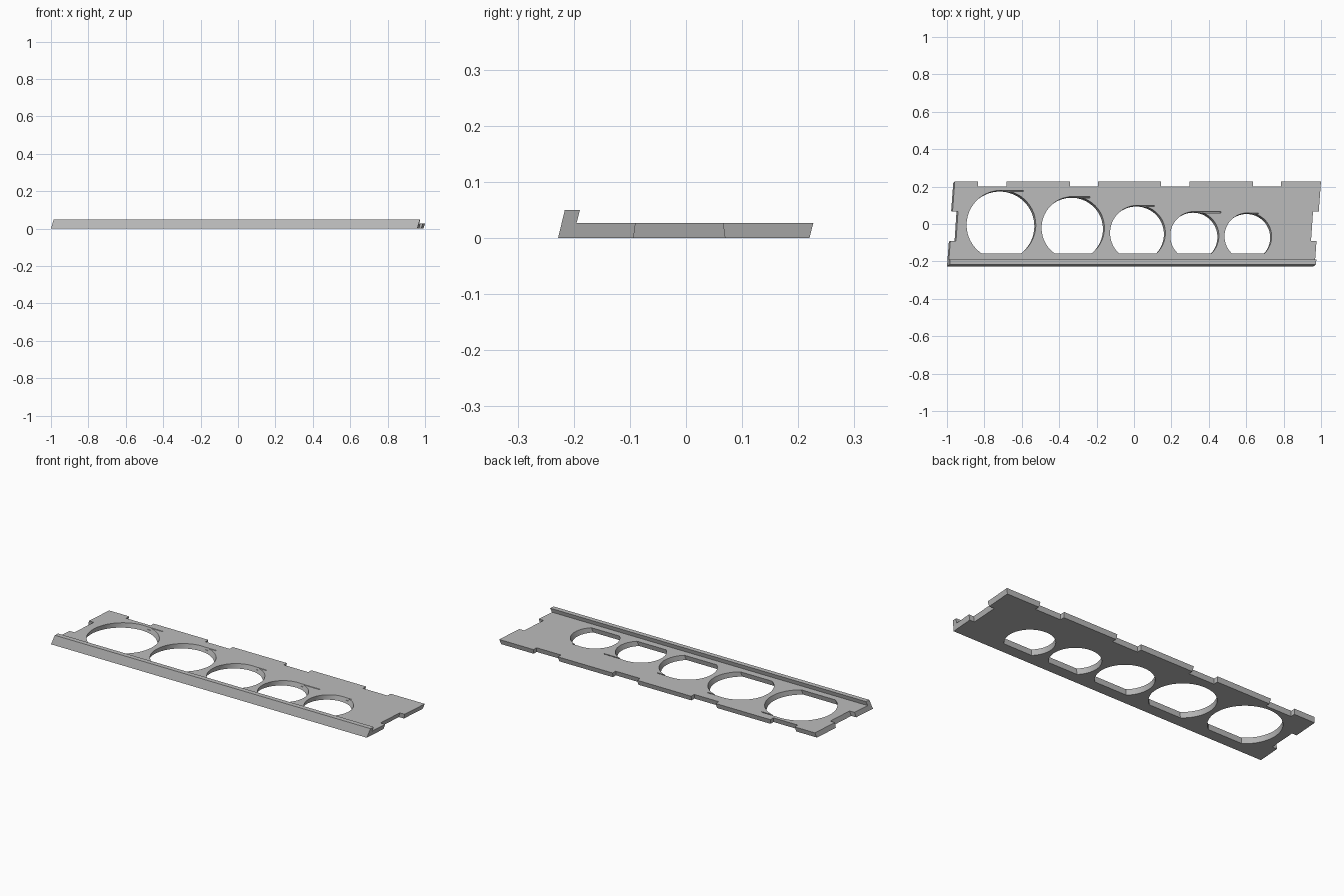
import bpy, bmesh, math
from mathutils import Vector

cube = bpy.data.objects.get("Cube")
if cube:
    bpy.data.objects.remove(cube, do_unlink=True)

THICK = 0.027
LEAN = Vector((0.3, 0.25))   # sideways drift of every wall per unit height
SKEW = 0.075                 # drift of the ends along the depth
FRONT, BACK, LENGTH = -0.228, 0.22, 1.958

grey = bpy.data.materials.new("plain grey")
grey.use_nodes = True
grey.diffuse_color = (0.5, 0.5, 0.5, 1)
grey.node_tree.nodes["Principled BSDF"].inputs["Base Color"].default_value = (0.5, 0.5, 0.5, 1)


def loft(name, start, end):
    """Closed solid between two matching loops of 3D points."""
    bm = bmesh.new()
    a = [bm.verts.new(p) for p in start]
    b = [bm.verts.new(p) for p in end]
    bm.faces.new(a)
    bm.faces.new(b)
    for i in range(len(a)):
        j = (i + 1) % len(a)
        bm.faces.new((a[i], a[j], b[j], b[i]))
    bmesh.ops.recalc_face_normals(bm, faces=bm.faces)
    mesh = bpy.data.meshes.new(name)
    bm.to_mesh(mesh)
    bm.free()
    mesh.materials.append(grey)
    obj = bpy.data.objects.new(name, mesh)
    bpy.context.collection.objects.link(obj)
    return obj


def left_end(y, z):
    return -1 + SKEW * (y - LEAN.y * z - FRONT) + LEAN.x * z


def leaning_cutter(name, outline, z0=-0.02, z1=0.045, taper=None):
    """Prism whose outline is given at the top face; taper(point, z) shifts points."""
    loops = []
    for z in (z0, z1):
        loop = []
        for p in outline:
            q = Vector(p) + LEAN * (z - THICK)
            if taper:
                q = taper(Vector(p), q, z - THICK)
            loop.append((q.x, q.y, z))
        loops.append(loop)
    obj = loft(name, *loops)
    obj.hide_render = True
    return obj


# Plate and raised front lip as one L-shaped profile swept along the length
profile = [(FRONT, 0), (BACK, 0), (BACK + 0.007, THICK), (-0.195, THICK),
           (-0.189, 0.05), (-0.216, 0.05)]
left = [(left_end(y, z), y, z) for y, z in profile]
plate = loft("sizing_plate", left, [(x + LENGTH, y, z) for x, y, z in left])

cutters = []

# Round holes with a flat front side, each with a fine tangent slit
FLAT = -0.157
holes = [(-0.71, 0.18, 0.185, 0.12), (-0.326, 0.147, 0.168, 0.09), (0.02, 0.1, 0.148, 0.09),
         (0.324, 0.067, 0.13, 0.14), (0.61, 0.06, 0.126, 0.055)]
for cx, top, r, slit in holes:
    cy = top - r
    start = math.asin((FLAT - cy) / r)
    sweep = math.pi - 2 * start
    arc = [(cx + r * math.cos(start + sweep * i / 72), cy + r * math.sin(start + sweep * i / 72))
           for i in range(73)]
    cutters.append(leaning_cutter("hole_cutter", arc))
    cutters.append(leaning_cutter("slit_cutter", [
        (cx, top - 0.007), (cx + slit, top - 0.007), (cx + slit, top - 0.001), (cx, top - 0.001)],
        z0=0.015))

# Notches along the back edge, widening upwards
for cx in (-0.758, -0.267, 0.22, 0.711):
    def widen_x(p, q, dz, cx=cx):
        return Vector((p.x + math.copysign(0.3 * dz, p.x - cx), q.y))
    cutters.append(leaning_cutter("back_notch_cutter", [
        (cx - 0.068, 0.2), (cx + 0.068, 0.2), (cx + 0.068, 0.3), (cx - 0.068, 0.3)], taper=widen_x))


# Matching notches in both ends
def widen_y(p, q, dz):
    return Vector((q.x, p.y + math.copysign(0.3 * dz, p.y + 0.012)))


for inset, outer in ((0.03, -0.1), (LENGTH - 0.03, LENGTH + 0.1)):
    y0, y1 = -0.082, 0.058
    cutters.append(leaning_cutter("end_notch_cutter", [
        (left_end(y0, THICK) + inset, y0), (left_end(y1, THICK) + inset, y1),
        (left_end(y1, THICK) + outer, y1), (left_end(y0, THICK) + outer, y0)], taper=widen_y))

# Cut everything out and discard the cutters
bpy.context.view_layer.objects.active = plate
plate.select_set(True)
for c in cutters:
    mod = plate.modifiers.new("cut", 'BOOLEAN')
    mod.operation = 'DIFFERENCE'
    mod.solver = 'EXACT'
    mod.object = c
    bpy.ops.object.modifier_apply(modifier=mod.name)
    bpy.data.objects.remove(c, do_unlink=True)

bpy.ops.object.shade_smooth_by_angle(angle=math.radians(30))
